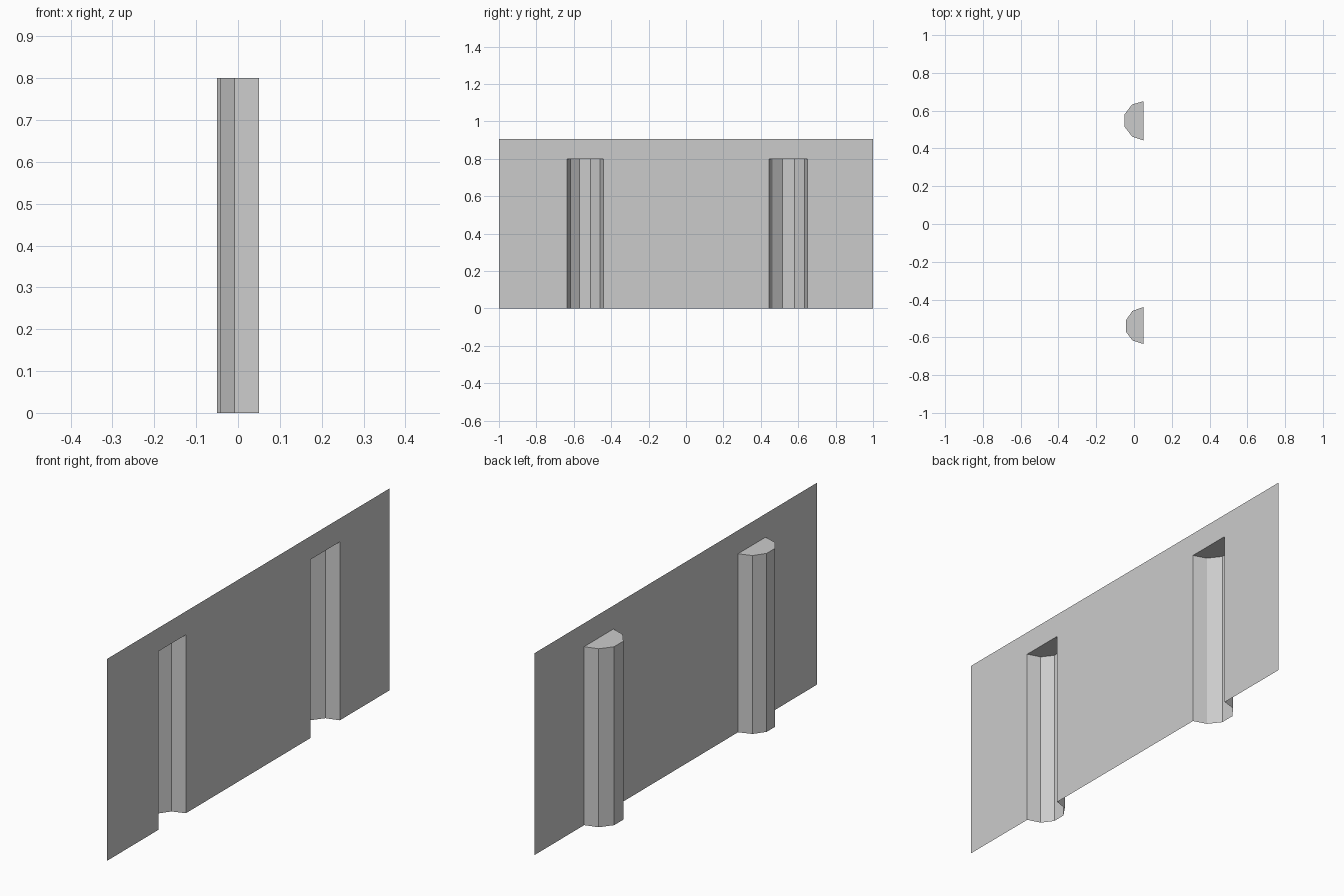
import bpy
import bmesh

cube = bpy.data.objects.get("Cube")
if cube:
    bpy.data.objects.remove(cube, do_unlink=True)

WALL_X, WALL_TOP, CHANNEL_TOP = 0.05, 0.905, 0.8

grey = bpy.data.materials.new("light grey")
grey.use_nodes = True
colour = (0.6, 0.6, 0.6, 1)
grey.diffuse_color = colour
grey.node_tree.nodes["Principled BSDF"].inputs["Base Color"].default_value = colour


def add_object(name, bm):
    mesh = bpy.data.meshes.new(name)
    bm.to_mesh(mesh)
    bm.free()
    mesh.materials.append(grey)
    obj = bpy.data.objects.new(name, mesh)
    bpy.context.collection.objects.link(obj)


def add_channel(name, profile):
    """Half-round pilaster: faceted walls and a cap, open at the wall and floor."""
    bm = bmesh.new()
    low = [bm.verts.new((x, y, 0)) for x, y in profile]
    high = [bm.verts.new((x, y, CHANNEL_TOP)) for x, y in profile]
    for i in range(len(profile) - 1):
        bm.faces.new((low[i], high[i], high[i + 1], low[i + 1]))
    bm.faces.new(high)
    bmesh.ops.recalc_face_normals(bm, faces=bm.faces)
    add_object(name, bm)


# Channel cross-sections, each running from low y to high y
front_profile = [(WALL_X, -0.635), (-0.008, -0.617), (-0.043, -0.57),
                 (-0.043, -0.51), (-0.008, -0.46), (WALL_X, -0.44)]
back_profile = [(WALL_X, 0.443), (-0.01, 0.463), (-0.05, 0.515),
                (-0.05, 0.58), (-0.01, 0.633), (WALL_X, 0.65)]
add_channel("front_pilaster", front_profile)
add_channel("back_pilaster", back_profile)

# Thin wall sheet, notched where the hollow pilasters open into it
outline = [(-1, 0)]
for profile in (front_profile, back_profile):
    start, end = profile[0][1], profile[-1][1]
    outline += [(start, 0), (start, CHANNEL_TOP), (end, CHANNEL_TOP), (end, 0)]
outline += [(1, 0), (1, WALL_TOP), (-1, WALL_TOP)]
bm = bmesh.new()
bm.faces.new([bm.verts.new((WALL_X, y, z)) for y, z in outline])
add_object("wall_sheet", bm)
